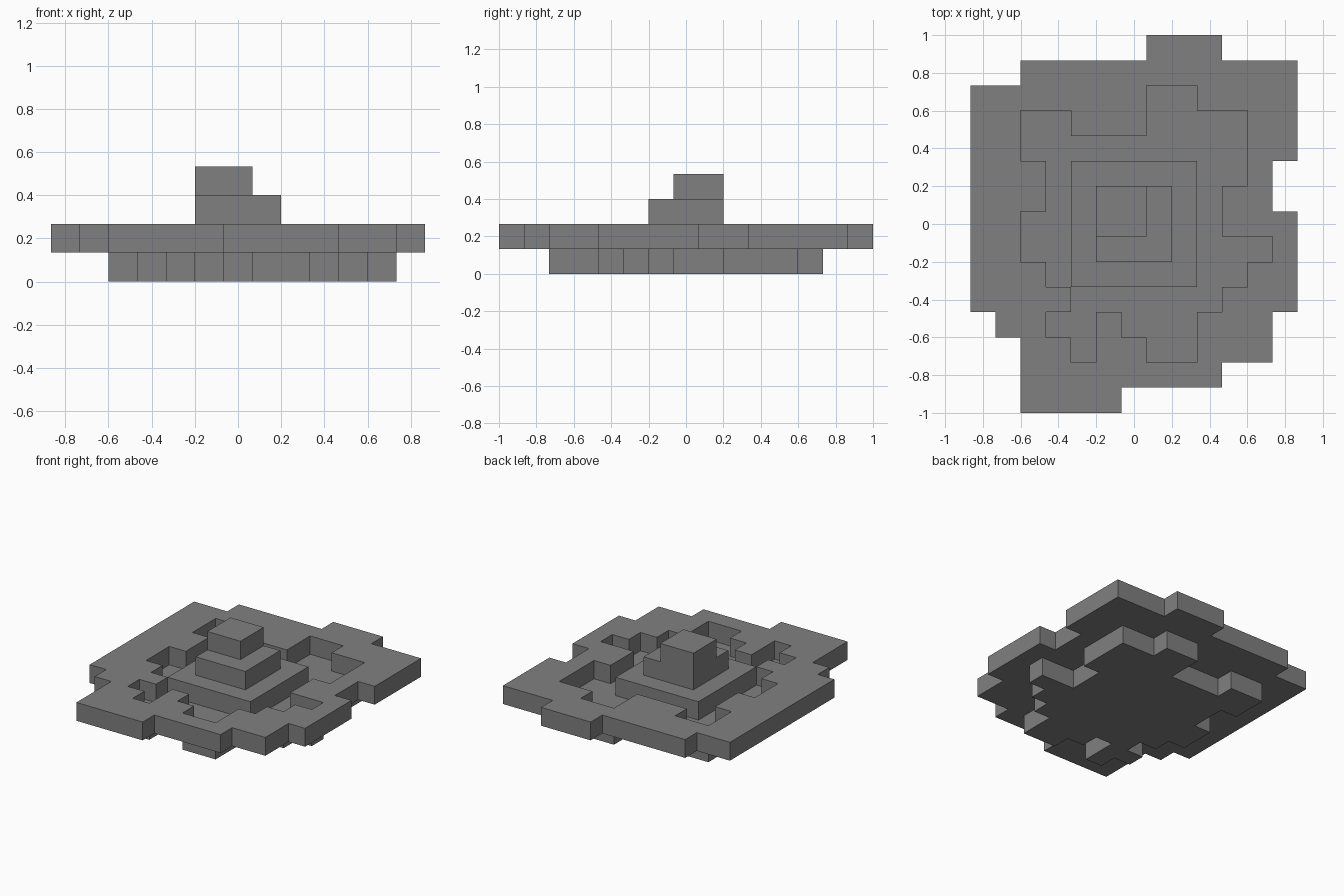
import bpy
import bmesh
import math

if "Cube" in bpy.data.objects:
    bpy.data.objects.remove(bpy.data.objects["Cube"], do_unlink=True)

CELL = 2 / 15

# Plan, back row first: # rim, ~ sunken floor, p platform, s step, t top block
PLAN = [
    ".......###...",
    "..###########",
    "#######~~####",
    "##~~###~~~~##",
    "##~~~~~~~~~##",
    "###~ppppp~~#.",
    "###~pttsp~##.",
    "##~~pttsp~###",
    "##~~psssp~~~#",
    "###~ppppp~~##",
    "####~~~~~~###",
    ".##~~#~~~###.",
    "..##~##~~###.",
    "..########...",
    "..####.......",
]

stone = bpy.data.materials.new("grey_stone")
stone.use_nodes = True
GREY = (0.216, 0.216, 0.216, 1)
stone.diffuse_color = GREY
stone.node_tree.nodes["Principled BSDF"].inputs["Base Color"].default_value = GREY


def slab(name, symbols, layer):
    """One-cell-thick slab covering every plan cell marked with the symbols."""
    bm = bmesh.new()
    corners = {}

    def corner(col, row):
        if (col, row) not in corners:
            x = (col - len(PLAN[0]) / 2) * CELL
            y = (len(PLAN) / 2 - row) * CELL
            corners[col, row] = bm.verts.new((x, y, layer * CELL))
        return corners[col, row]

    for r, line in enumerate(PLAN):
        for c, mark in enumerate(line):
            if mark in symbols:
                bm.faces.new([corner(c, r), corner(c, r + 1),
                              corner(c + 1, r + 1), corner(c + 1, r)])

    # Raise the footprint into a solid, then merge the flat cells
    raised = bmesh.ops.extrude_face_region(bm, geom=bm.faces[:], use_keep_orig=True)
    top = [g for g in raised["geom"] if isinstance(g, bmesh.types.BMVert)]
    bmesh.ops.translate(bm, verts=top, vec=(0, 0, CELL))
    bmesh.ops.recalc_face_normals(bm, faces=bm.faces[:])
    bmesh.ops.dissolve_limit(bm, angle_limit=math.radians(1),
                             verts=bm.verts[:], edges=bm.edges[:])

    mesh = bpy.data.meshes.new(name)
    bm.to_mesh(mesh)
    bm.free()
    mesh.materials.append(stone)
    obj = bpy.data.objects.new(name, mesh)
    bpy.context.collection.objects.link(obj)
    return obj


slab("sunken_floor", "~pst", 0)
slab("outer_rim", "#", 1)
slab("platform", "pst", 1)
slab("upper_step", "st", 2)
slab("top_block", "t", 3)
